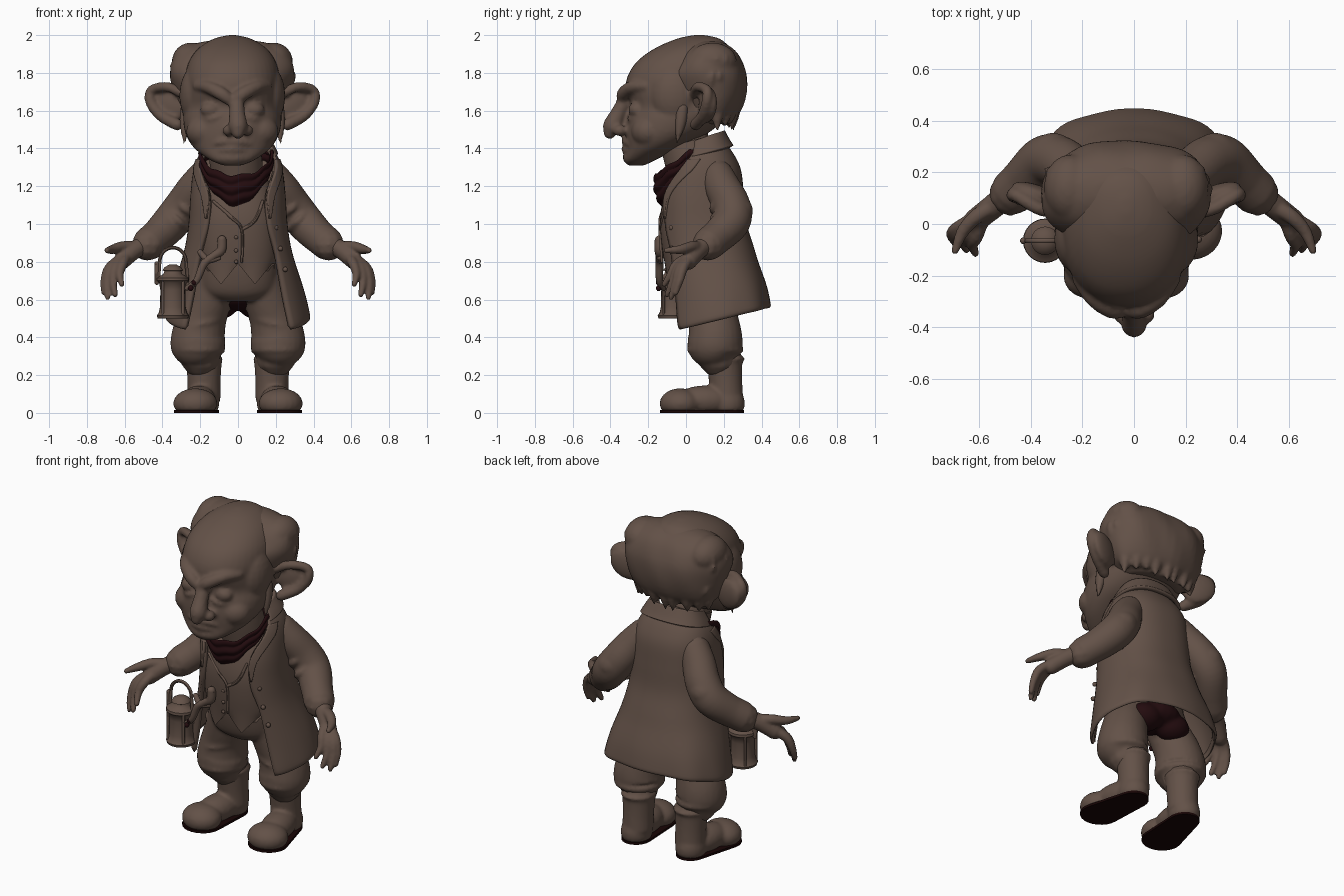
import bpy, bmesh, math, random
from mathutils import Vector, Matrix, Euler

if "Cube" in bpy.data.objects:
    bpy.data.objects.remove(bpy.data.objects["Cube"])

random.seed(4)


def material(name, rgb):
    m = bpy.data.materials.new(name)
    m.diffuse_color = (*rgb, 1)
    m.use_nodes = True
    m.node_tree.nodes["Principled BSDF"].inputs["Base Color"].default_value = m.diffuse_color
    return m


BROWN = material("earth brown", (0.125, 0.083, 0.064))
MAROON = material("dark maroon", (0.017, 0.0035, 0.0045))
SOLE = material("sole black red", (0.009, 0.0013, 0.0013))


def spline(rows, n=5):
    """Catmull-Rom interpolation of equal length tuples."""
    out = []
    for i in range(len(rows) - 1):
        a, b, c, d = (rows[max(i - 1, 0)], rows[i], rows[i + 1], rows[min(i + 2, len(rows) - 1)])
        for k in range(n):
            t = k / n
            out.append([0.5 * (2 * q + (r - p) * t + (2 * p - 5 * q + 4 * r - s) * t * t
                               + (3 * q - p - 3 * r + s) * t ** 3) for p, q, r, s in zip(a, b, c, d)])
    return out + [list(rows[-1])]


def loft(bm, rings, closed=True, caps=True):
    vs = [[bm.verts.new(p) for p in ring] for ring in rings]
    n = len(vs[0])
    for a, b in zip(vs, vs[1:]):
        for i in range(n if closed else n - 1):
            j = (i + 1) % n
            bm.faces.new((a[i], a[j], b[j], b[i]))
    if closed and caps:
        bm.faces.new(vs[0][::-1])
        bm.faces.new(vs[-1])


def oval(rx, yf, yb, a, p=2.4):
    """Point of a rounded outline; angle 0 faces the front."""
    s, c = math.sin(a), math.cos(a)
    e = 2 / p
    return (rx * math.copysign(abs(s) ** e, s),
            (yf + yb) / 2 - (yb - yf) / 2 * math.copysign(abs(c) ** e, c))


def body(bm, rows, p=2.4, n=40, x=0.0):
    rings = []
    for z, rx, yf, yb in spline(rows):
        pts = [oval(rx, yf, yb, math.tau * i / n, p) for i in range(n)]
        rings.append([(x + u, v, z) for u, v in pts])
    loft(bm, rings)


def tube(bm, rows, n=14, steps=5):
    rows = spline(rows, steps)
    pts = [Vector(r[:3]) for r in rows]
    u, rings = Vector((0.31, 0.87, 0.38)), []
    for i, (p, r) in enumerate(zip(pts, rows)):
        t = (pts[min(i + 1, len(pts) - 1)] - pts[max(i - 1, 0)]).normalized()
        u = (u - t * u.dot(t)).normalized()
        w = t.cross(u)
        rad = max(r[3], 0.002)
        rings.append([p + (u * math.cos(math.tau * k / n) + w * math.sin(math.tau * k / n)) * rad
                      for k in range(n)])
    loft(bm, rings)
    for p, r in ((pts[0], rows[0][3]), (pts[-1], rows[-1][3])):
        ball(bm, p, [max(r, 0.002) * 0.97] * 3, seg=10)


def ball(bm, c, s, rot=(0, 0, 0), seg=20):
    m = Matrix.LocRotScale(Vector(c), Euler(rot), Vector(s))
    bmesh.ops.create_uvsphere(bm, u_segments=seg, v_segments=max(seg * 2 // 3, 6), radius=1, matrix=m)


def finish(bm, name, mat, voxel=0, smooth=3, solid=0):
    bmesh.ops.recalc_face_normals(bm, faces=bm.faces)
    me = bpy.data.meshes.new(name)
    for f in bm.faces:
        f.smooth = True
    bm.to_mesh(me)
    bm.free()
    me.set_sharp_from_angle(angle=math.radians(45))
    ob = bpy.data.objects.new(name, me)
    bpy.context.collection.objects.link(ob)
    me.materials.append(mat)
    if solid:
        mod = ob.modifiers.new("thickness", 'SOLIDIFY')
        mod.thickness, mod.offset = solid, 0
    if voxel:
        mod = ob.modifiers.new("fuse", 'REMESH')
        mod.mode, mod.voxel_size, mod.use_smooth_shade = 'VOXEL', voxel, True
        mod = ob.modifiers.new("soften", 'SMOOTH')
        mod.factor, mod.iterations = 0.5, smooth


HX = -0.03  # the head sits slightly off centre

# Head with face, fused into one skin
bm = bmesh.new()
body(bm, [(1.31, .05, -.31, -.22), (1.34, .12, -.325, -.16), (1.4, .2, -.315, -.04), (1.47, .245, -.32, .1),
          (1.55, .26, -.315, .2), (1.62, .255, -.295, .25), (1.7, .25, -.32, .27), (1.78, .25, -.31, .28),
          (1.86, .23, -.26, .27), (1.93, .18, -.165, .235), (1.98, .1, -.05, .18), (2.0, .02, .04, .1)], 2.2, x=HX)
tube(bm, [(-.005, -.31, 1.68, .036), (-.005, -.355, 1.59, .042), (0, -.39, 1.52, .05), (0, -.403, 1.485, .037)])
tube(bm, [(HX - .15, -.25, 1.405, .015), (HX - .07, -.305, 1.432, .018), (HX, -.322, 1.437, .02),
          (HX + .07, -.305, 1.43, .018), (HX + .15, -.25, 1.4, .015)])
tube(bm, [(HX - .1, -.28, 1.385, .015), (HX, -.32, 1.395, .022), (HX + .1, -.28, 1.385, .015)])
ball(bm, (HX, -.28, 1.35), (.09, .055, .04))
for s in (-1, 1):
    tube(bm, [(HX + s * .185, -.21, 1.73, .028), (HX + s * .13, -.285, 1.725, .033),
              (HX + s * .06, -.33, 1.69, .036), (HX + s * .015, -.335, 1.655, .03)])
    ball(bm, (HX + s * .115, -.26, 1.605), (.055, .045, .042))
    tube(bm, [(HX + s * .17, -.24, 1.57, .012), (HX + s * .11, -.29, 1.555, .016), (HX + s * .06, -.3, 1.575, .01)])
    ball(bm, (s * .05, -.35, 1.495), (.03, .038, .03))
    ball(bm, (HX + s * .145, -.2, 1.49), (.1, .09, .085))
    ball(bm, (HX + s * .19, -.06, 1.68), (.09, .13, .16))
    # Ears: a cupped shell with a thick rim
    ball(bm, (HX + s * .345, .115, 1.63), (.11, .036, .09), (0, -s * .5, s * .35))
    tube(bm, [(HX + s * .25, .04, 1.68, .025), (HX + s * .34, .06, 1.725, .026), (HX + s * .425, .11, 1.71, .026),
              (HX + s * .435, .11, 1.65, .028), (HX + s * .38, .09, 1.575, .03), (HX + s * .29, .05, 1.525, .032)])
finish(bm, "head", BROWN, .011, 3)

# Hair wrapped round the sides and back, with ragged tufts
bm = bmesh.new()
body(bm, [(1.53, .17, .0, .22), (1.58, .255, -.01, .275), (1.64, .29, -.04, .305), (1.72, .315, -.08, .322),
          (1.8, .33, -.09, .32), (1.87, .315, -.05, .295), (1.92, .27, -.01, .26), (1.955, .2, .04, .21),
          (1.97, .12, .08, .17)], 2.3, 48, HX)
for v in bm.verts:
    a = math.atan2(v.co.x - HX, v.co.y)
    k = 1 + .014 * math.sin(6 * a + 9 * v.co.z) + .01 * math.sin(11 * a - 14 * v.co.z)
    v.co.x, v.co.y = HX + (v.co.x - HX) * k, .1 + (v.co.y - .1) * k
for s in (-1, 1):
    ball(bm, (HX + s * .22, .14, 1.86), (.1, .13, .1), (0, s * .5, 0))
    tube(bm, [(HX + s * .24, -.02, 1.62, .035), (HX + s * .25, -.03, 1.53, .03), (HX + s * .255, -.05, 1.42, .004)])
    for k in range(12):
        z = random.uniform(1.6, 1.88)
        y = random.uniform(.05, .22)
        x = HX + s * (.325 - abs(z - 1.79) * .3 - abs(y - .12) * .3)
        tube(bm, [(x - s * .03, y, z - .03, .026), (x, y + .01, z, .018), (x + s * .022, y + .02, z + .025, .004)], 8, 3)
for k in range(9):
    a = -1.15 + 2.3 * k / 8 + random.uniform(-.08, .08)
    x, y = HX + .25 * math.sin(a), .12 + .13 * math.cos(a)
    tube(bm, [(x, y, 1.62, .04), (x, y, 1.57, .034), (x * 1.03, y, 1.5 + random.uniform(-.02, .04), .004)], 8, 3)
finish(bm, "hair", BROWN, .012, 2)

# Neck
bm = bmesh.new()
tube(bm, [(0, .05, 1.22, .135), (-.01, .03, 1.32, .14), (-.02, 0, 1.42, .135)], 28)
finish(bm, "neck", BROWN)

# Scarf: a draped open band, lower at the front, with rolled folds
bm = bmesh.new()
rings = []
for k in range(25):
    u = k / 24
    ring = []
    for i in range(56):
        a = math.tau * i / 56
        f = max(math.cos(a), 0)
        z = (1.385 - .13 * f) * (1 - u) + (1.25 - .165 * f ** 1.5) * u
        r = 1 - .22 * u * u + .03 * math.sin(u * 19 + .7 * math.sin(2 * a)) + .06 * math.sin(math.pi * u)
        ring.append((-.01 + .185 * r * math.sin(a), .02 - .178 * r * math.cos(a), z + .007 * math.sin(9 * a)))
    rings.append(ring)
loft(bm, rings, caps=False)
finish(bm, "scarf", MAROON, solid=.014)

# Waistcoat with pointed front hem, lapel seams and buttons
bm = bmesh.new()
body(bm, [(.74, .2, -.105, .2), (.9, .215, -.13, .22), (1.05, .21, -.135, .22), (1.2, .175, -.1, .22),
          (1.27, .13, -.04, .2)], n=64)
for v in bm.verts:
    if v.co.z < .8 and v.co.y < 0:
        v.co.z += (.8 - v.co.z) / .06 * (.05 - .11 * max(0, 1 - abs(abs(v.co.x) - .09) / .09))
tube(bm, [(-.13, -.1, 1.12, .008), (-.04, -.132, 1.04, .01), (.02, -.138, .97, .008), (.02, -.128, .8, .007)], 8)
tube(bm, [(.13, -.1, 1.12, .008), (.09, -.125, 1.02, .01), (.02, -.138, .97, .008)], 8)
for z in (.93, .86, .8):
    ball(bm, (-.01, -.13, z), (.011, .008, .011), seg=10)
finish(bm, "waistcoat", BROWN)

# Baggy breeches
bm = bmesh.new()
body(bm, [(.59, .12, -.01, .24), (.64, .2, -.06, .28), (.75, .215, -.09, .28), (.85, .2, -.1, .25)])
for s in (-1, 1):
    tube(bm, [(s * .12, .1, .72, .12), (s * .155, .12, .6, .12), (s * .19, .145, .5, .13), (s * .21, .155, .41, .142),
              (s * .21, .155, .35, .145), (s * .2, .17, .3, .115)], 24)
    for z, t in ((.6, .3), (.47, -.25), (.39, .15)):
        cx = .215 - .2 * (z - .35)
        tube(bm, [(s * (cx + .125 * math.sin(a)), .155 - .134 * math.cos(a), z + t * .14 * math.sin(a), .013)
                  for a in (-1.5, -.9, -.3, .3, .9, 1.5)], 8, 3)
    ball(bm, (s * .21, .155, .335), (.145, .153, .045))
finish(bm, "breeches", BROWN, .012, 4)

# Dark seat lining between and behind the legs
bm = bmesh.new()
ball(bm, (0, .18, .62), (.15, .145, .08))
for s in (-1, 1):
    ball(bm, (s * .1, .215, .575), (.1, .09, .08))
finish(bm, "seat_lining", MAROON, .012, 3)


# Coat: open front shell, flared to a slanted hem
def open_shell(bm, rows, a0=None, grow=1.0, slant=0.0, n=48):
    rings = []
    rows = spline(rows)
    for j, (z, rx, yf, yb, gap) in enumerate(rows):
        w = min(max(0, (.8 - z) / .3), 1)
        g = math.asin(min(gap / rx, 1) ** 1.2)
        end = math.tau - g if a0 is None else g + a0 * min(1, .1 + 1.4 * j / len(rows))
        ring = []
        for i in range(n + 1):
            a = g + (end - g) * i / n
            x, y = oval(rx, yf, yb, a)
            k = grow * (1 + .012 * w * math.cos(8 * a))
            h = (y - yf) / (yb - yf) - .5
            ring.append((x * k, (y - .1) * k + .1, z + (.13 * w + slant) * h))
        rings.append(ring)
    loft(bm, rings, False)


COAT = [(.5, .36, -.09, .43, .27), (.52, .365, -.095, .432, .265), (.65, .335, -.1, .41, .235),
        (.85, .275, -.125, .355, .195), (1.0, .25, -.135, .31, .155), (1.15, .24, -.13, .295, .15),
        (1.28, .225, -.09, .28, .19), (1.36, .195, -.05, .245, .183), (1.42, .14, 0, .2, .134)]
bm = bmesh.new()
open_shell(bm, COAT)
finish(bm, "coat", BROWN, solid=.024)

# Collar and lapels
bm = bmesh.new()
open_shell(bm, [(1.37, .2, -.05, .242, .19), (1.4, .185, -.04, .222, .178), (1.45, .155, -.02, .195, .15)], slant=.08)
finish(bm, "collar", BROWN, solid=.024)
bm = bmesh.new()
open_shell(bm, [(1.03, .248, -.135, .31, .155), (1.15, .24, -.13, .295, .148), (1.28, .225, -.09, .28, .187),
                (1.34, .205, -.06, .255, .187)], a0=.38, grow=1.05, n=8)
mirrored = bmesh.ops.duplicate(bm, geom=bm.verts[:] + bm.faces[:])["geom"]
for v in (g for g in mirrored if isinstance(g, bmesh.types.BMVert)):
    v.co.x *= -1
finish(bm, "lapels", BROWN, solid=.02)
bm = bmesh.new()
for z, x, y in ((.98, .2, -.075), (.87, .225, -.075), (.76, .25, -.06)):
    ball(bm, (x, y, z), (.014, .014, .014), seg=10)
finish(bm, "coat_buttons", BROWN)

for s, side in ((-1, "right"), (1, "left")):
    # Sleeve with wide turned cuff and elbow creases
    bm = bmesh.new()
    tube(bm, [(s * .165, .16, 1.27, .085), (s * .225, .195, 1.19, .095), (s * .285, .24, 1.1, .1),
              (s * .345, .245, 1.02, .1), (s * .415, .18, .945, .092), (s * .475, .12, .895, .08)], 24)
    tube(bm, [(s * .42, .175, .94, .09), (s * .48, .115, .89, .088)], 24)
    ball(bm, (s * .315, .255, 1.07), (.1, .1, .085), (0, s * .6, 0))
    for x, y, z in ((.28, .15, 1.08), (.32, .15, 1.02)):
        tube(bm, [(s * (x - .06), y + .05, z - .05, .015), (s * x, y - .01, z, .02), (s * (x + .06), y + .04, z + .06, .012)], 8)
    finish(bm, side + "_sleeve", BROWN, .011, 3)

    # Hand: flat palm, four drooping fingers and thumb
    bm = bmesh.new()
    tube(bm, [(s * .48, .12, .9, .05), (s * .55, .065, .86, .048), (s * .62, .01, .8, .046)])
    for kx, ky, kz, tx, ty, tz in ((.61, -.045, .79, .615, -.115, .68), (.645, -.035, .775, .65, -.1, .625),
                                   (.67, -.025, .77, .69, -.08, .61), (.675, -.01, .775, .71, -.055, .635)):
        tube(bm, [(s * .58, .045, .84, .028), (s * kx, ky, kz, .027),
                  (s * ((kx + tx) / 2 + .014), (ky + ty) / 2, (kz + tz) / 2, .022), (s * tx, ty, tz, .015)], 10)
    tube(bm, [(s * .54, .07, .875, .034), (s * .61, .03, .88, .03), (s * .665, -.03, .865, .025),
              (s * .695, -.105, .86, .015)], 10)
    finish(bm, side + "_hand", BROWN, .008, 3)

    # Boot
    bm = bmesh.new()
    tube(bm, [(s * .18, .215, .07, .088), (s * .18, .21, .16, .088), (s * .18, .205, .25, .093), (s * .18, .205, .28, .098)], 24)
    ball(bm, (s * .18, .205, .285), (.102, .108, .025))
    ball(bm, (s * .226, -.03, .05), (.118, .11, .08), (0, 0, s * .2))
    ball(bm, (s * .207, .1, .065), (.09, .16, .08), (0, 0, s * .15))
    ball(bm, (s * .187, .215, .05), (.088, .097, .1))
    for v in bm.verts:
        v.co.z = max(v.co.z, .008)
    finish(bm, side + "_boot", BROWN, .011, 3)

    # Sole plate
    bm = bmesh.new()
    for cx, cy, rx, ry in ((.226, -.03, .114, .107), (.187, .212, .086, .094)):
        for i in range(24):
            a = math.tau * i / 24
            for z in (0, .014):
                bm.verts.new((s * (cx + rx * math.cos(a)), cy + ry * math.sin(a), z))
    bmesh.ops.convex_hull(bm, input=bm.verts)
    finish(bm, side + "_sole", SOLE)

# Lantern: turned body, ribs and carrying hoop
LX, LY = -.345, -.065
bm = bmesh.new()
rings = []
for z, r in ((.5, .08), (.515, .085), (.53, .075), (.56, .068), (.65, .066), (.69, .073), (.7, .086), (.715, .084),
             (.735, .05), (.75, .045), (.755, .055), (.77, .045), (.785, .02)):
    rings.append([(LX + r * math.cos(math.tau * i / 24), LY + r * math.sin(math.tau * i / 24), z) for i in range(24)])
loft(bm, rings)
for i in range(4):
    a = math.tau * (i + .5) / 4
    x, y = LX + .075 * math.cos(a), LY + .075 * math.sin(a)
    tube(bm, [(x, y, .52, .008), (x, y, .7, .008)], 8)
tube(bm, [(LX - .085, LY, .69, .013), (LX - .085, LY, .79, .013)], 8)
tube(bm, [(LX + .07 * math.cos(math.pi * i / 8), LY, .8 + .075 * math.sin(math.pi * i / 8), .01) for i in range(9)], 8, 2)
for s in (-1, 1):
    tube(bm, [(LX + s * .07, LY, .8, .01), (LX + s * .077, LY, .7, .01)], 8)
finish(bm, "lantern", BROWN)

# Hooked rod tying the lantern to the waist
bm = bmesh.new()
tube(bm, [(-.27, -.12, .66, .014), (-.22, -.14, .7, .018), (-.18, -.14, .79, .022), (-.13, -.14, .83, .022),
          (-.09, -.14, .86, .026), (-.085, -.14, .915, .026)], 10)
tube(bm, [(-.2, -.13, .85, .016), (-.16, -.14, .81, .018), (-.1, -.14, .82, .012)], 10)
finish(bm, "belt_hook", BROWN)
bm = bmesh.new()
for z in (.66, .69, .75):
    ball(bm, (-.25 + (z - .66) * .6, -.145, z), (.015, .014, .016), seg=10)
finish(bm, "hook_knots", MAROON)
